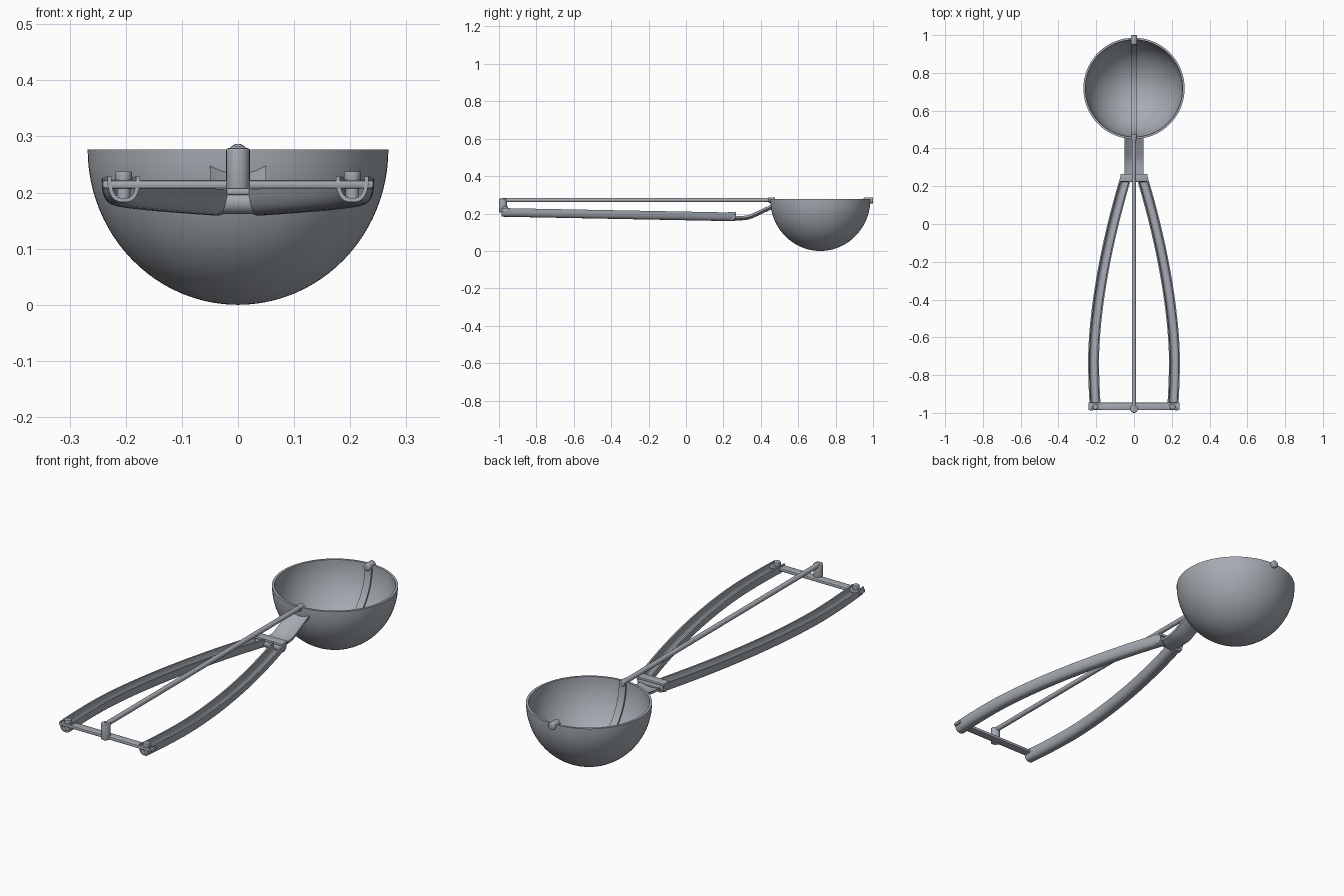
import bpy, bmesh, math
from mathutils import Vector, Matrix

if "Cube" in bpy.data.objects:
    bpy.data.objects.remove(bpy.data.objects["Cube"])

steel = bpy.data.materials.new("brushed steel grey")
steel.diffuse_color = (0.38, 0.41, 0.45, 1)
steel.use_nodes = True
steel.node_tree.nodes["Principled BSDF"].inputs["Base Color"].default_value = steel.diffuse_color


def finish(name, bm, angle=35, mirror=False):
    bmesh.ops.recalc_face_normals(bm, faces=bm.faces)
    me = bpy.data.meshes.new(name)
    bm.to_mesh(me)
    bm.free()
    me.materials.append(steel)
    me.polygons.foreach_set("use_smooth", [True] * len(me.polygons))
    me.set_sharp_from_angle(angle=math.radians(angle))
    ob = bpy.data.objects.new(name, me)
    bpy.context.collection.objects.link(ob)
    if mirror:
        ob.modifiers.new("mirror", 'MIRROR')
    return ob


def sweep(name, path, section, normal, mirror=False):
    """Closed section (a along the fixed normal, b along tangent x normal) carried along a planar path."""
    bm = bmesh.new()
    n, pts, rings = Vector(normal), [Vector(p) for p in path], []
    for i, p in enumerate(pts):
        t = (pts[min(i + 1, len(pts) - 1)] - pts[max(i - 1, 0)]).normalized()
        side = t.cross(n).normalized()
        rings.append([bm.verts.new(p + n * a + side * b) for a, b in section])
    m = len(section)
    for r, s in zip(rings, rings[1:]):
        for k in range(m):
            bm.faces.new((r[k], r[(k + 1) % m], s[(k + 1) % m], s[k]))
    bm.faces.new(rings[0])
    bm.faces.new(rings[-1])
    return finish(name, bm, mirror=mirror)


def rod(name, a, b, r, bevel=0.0, mirror=False, segs=24):
    a, b = Vector(a), Vector(b)
    d = b - a
    bm = bmesh.new()
    mat = Matrix.Translation((a + b) / 2) @ d.to_track_quat('Z', 'Y').to_matrix().to_4x4()
    bmesh.ops.create_cone(bm, cap_ends=True, segments=segs, radius1=r, radius2=r,
                          depth=d.length, matrix=mat)
    if bevel:
        rim = [e for e in bm.edges if any(len(f.verts) > 4 for f in e.link_faces)]
        bmesh.ops.bevel(bm, geom=rim, offset=bevel, segments=3, affect='EDGES', profile=0.5)
    return finish(name, bm, mirror=mirror)


def box(name, lo, hi, bevel=0.003):
    lo, hi = Vector(lo), Vector(hi)
    bm = bmesh.new()
    bmesh.ops.create_cube(bm, size=1, matrix=Matrix.Translation((lo + hi) / 2)
                          @ Matrix.Diagonal((*(hi - lo), 1)))
    bmesh.ops.bevel(bm, geom=bm.edges[:], offset=bevel, segments=2, affect='EDGES', profile=0.5)
    return finish(name, bm)


# hollow hemispherical bowl, turned from a profile
CY, R, RIM, WALL = 0.718, 0.268, 0.277, 0.011
N = 24
quarter = [i / N * math.pi / 2 for i in range(N + 1)]
outer = [(R * math.sin(t), RIM - RIM * math.cos(t)) for t in quarter]
inner = [((R - WALL) * math.sin(t), RIM - (RIM - WALL) * math.cos(t)) for t in reversed(quarter)]
bm = bmesh.new()
ring = [bm.verts.new((r, CY, z)) for r, z in outer + inner]
edges = [bm.edges.new(p) for p in zip(ring, ring[1:])]
bmesh.ops.spin(bm, geom=ring + edges, cent=(0, CY, 0), axis=(0, 0, 1),
               angle=2 * math.pi, steps=72, use_merge=True)
bmesh.ops.remove_doubles(bm, verts=bm.verts, dist=1e-5)
finish("bowl", bm)

# curved scraper blade lying against the inside of the bowl
arc = []
for i in range(41):
    t = math.pi * i / 40
    arc.append((0, CY - 0.25 * math.cos(t), 0.272 - 0.254 * math.sin(t)))
sweep("scraper_blade", arc, [(-.017, -.004), (.017, -.004), (.017, .004), (-.017, .004)], (1, 0, 0))

# pivot pin at the far rim, and bush where the rod enters
rod("far_pivot_pin", (0, 0.95, 0.27), (0, 1.0, 0.27), 0.017, 0.005)
rod("near_pivot_bush", (0, 0.442, 0.272), (0, 0.475, 0.272), 0.0145, 0.003)

# long release rod with its end post
rod("release_rod", (0, -0.98, 0.272), (0, 0.46, 0.272), 0.0115)
rod("rod_end_post", (0, -0.979, 0.206), (0, -0.979, 0.279), 0.021, 0.003)


# pair of bowed channel handles, open upward
def handle_x(y):
    if y > -0.72:
        return 0.214 - 0.172 * ((y + 0.72) / 0.97) ** 1.7
    return 0.214 - 0.01 * ((y + 0.72) / 0.26) ** 2


def u_shape(w, h, n=16):
    pts = []
    for i in range(n + 1):
        t = math.pi * i / n
        c, s = math.cos(t), max(math.sin(t), 0)
        pts.append((-h * s ** 0.75, math.copysign(w * abs(c) ** 0.75, c)))
    return pts


path = []
for i in range(41):
    y = -0.985 + 1.243 * i / 40
    path.append((handle_x(y), y, 0.229 - 0.024 * i / 40))
sweep("handle", path, u_shape(0.029, 0.046) + u_shape(0.022, 0.039)[::-1], (0, 0, 1), mirror=True)

# crossbar between the handle ends, with rivets
box("crossbar", (-0.242, -0.985, 0.207), (0.242, -0.945, 0.222), 0.005)
rod("rivet_shank", (0.204, -0.967, 0.184), (0.204, -0.967, 0.225), 0.012, mirror=True)
rod("rivet_head", (0.204, -0.967, 0.220), (0.204, -0.967, 0.238), 0.015, 0.002, mirror=True)

# joint where the handles meet the neck
rod("joint_barrel", (-0.068, 0.243, 0.183), (0.068, 0.243, 0.183), 0.021, 0.004)
box("joint_plate", (-0.072, 0.224, 0.196), (0.072, 0.266, 0.208))

# neck: shallow curved strip rising from the joint to the bowl
xs = [-0.05 + 0.1 * i / 10 for i in range(11)]
dish = [(x, 0.008 - 0.012 * (x / 0.05) ** 2) for x in xs]
section = dish + [(x, b - 0.011) for x, b in reversed(dish)]
sweep("neck", [(0, 0.24, 0.17), (0, 0.30, 0.172), (0, 0.325, 0.174), (0, 0.35, 0.181),
               (0, 0.38, 0.195), (0, 0.462, 0.234)], section, (1, 0, 0))
